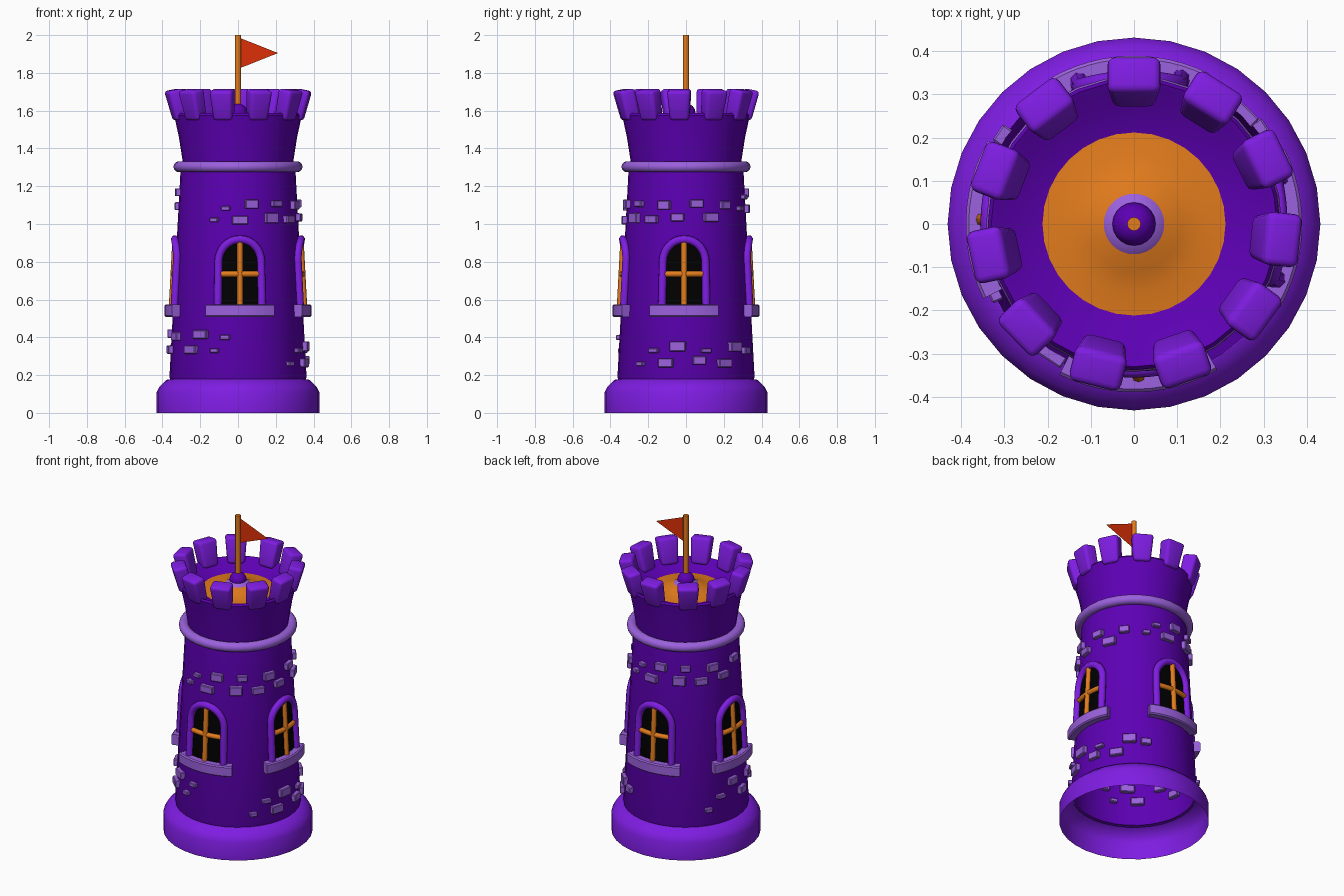
import bpy, bmesh
from math import sin, cos, pi, radians, sqrt
from mathutils import Vector, Matrix

cube = bpy.data.objects.get("Cube")
if cube:
    bpy.data.objects.remove(cube, do_unlink=True)


def material(name, rgb):
    m = bpy.data.materials.new(name)
    m.use_nodes = True
    m.diffuse_color = (*rgb, 1)
    m.node_tree.nodes["Principled BSDF"].inputs["Base Color"].default_value = (*rgb, 1)
    return m


DARK = material("deep purple", (0.11, 0, 0.46))
BRIGHT = material("bright purple", (0.21, 0.012, 0.76))
LAVENDER = material("lavender", (0.33, 0.12, 0.73))
ORANGE = material("orange wood", (0.76, 0.2, 0.012))
RED = material("flag red", (0.72, 0.03, 0.002))
BLACK = material("window black", (0, 0, 0))


def smooth(ob, angle=35):
    bpy.ops.object.select_all(action='DESELECT')
    ob.select_set(True)
    bpy.context.view_layer.objects.active = ob
    bpy.ops.object.shade_smooth_by_angle(angle=radians(angle))


def finish(name, bm, mat, angle=35):
    bmesh.ops.recalc_face_normals(bm, faces=bm.faces)
    me = bpy.data.meshes.new(name)
    bm.to_mesh(me)
    bm.free()
    me.materials.append(mat)
    ob = bpy.data.objects.new(name, me)
    bpy.context.collection.objects.link(ob)
    smooth(ob, angle)


def lathe(name, profile, mat, segs=32, closed=False):
    """Spin an (r, z) profile around the z axis."""
    bm = bmesh.new()
    vs = [bm.verts.new((r, 0, z)) for r, z in profile]
    pairs = list(zip(vs, vs[1:])) + ([(vs[-1], vs[0])] if closed else [])
    es = [bm.edges.new(p) for p in pairs]
    bmesh.ops.spin(bm, geom=vs + es, cent=(0, 0, 0), axis=(0, 0, 1),
                   angle=2 * pi, steps=segs, use_merge=True)
    bmesh.ops.remove_doubles(bm, verts=bm.verts, dist=0.0001)
    finish(name, bm, mat)


def wall(z):
    """Radius of the tapering tower wall."""
    return 0.363 - 0.053 * (z - 0.175)


def wrap(turn, s, z, d):
    """Point on the wall: s along the wall, d outward, turn 0 = front."""
    a, r = turn + s / 0.345, wall(z) + d
    return Vector((r * sin(a), -r * cos(a), z))


def tube(name, points, radius, mat):
    cu = bpy.data.curves.new(name, 'CURVE')
    cu.dimensions = '3D'
    cu.bevel_depth, cu.bevel_resolution, cu.use_fill_caps = radius, 2, True
    sp = cu.splines.new('POLY')
    sp.points.add(len(points) - 1)
    for p, co in zip(sp.points, points):
        p.co = (*co, 1)
    cu.materials.append(mat)
    ob = bpy.data.objects.new(name, cu)
    bpy.context.collection.objects.link(ob)
    bpy.ops.object.select_all(action='DESELECT')
    ob.select_set(True)
    bpy.context.view_layer.objects.active = ob
    bpy.ops.object.convert(target='MESH')
    smooth(bpy.context.view_layer.objects.active, 50)


def box(bm, matrix, shape, bevel, segs=1):
    """Bevelled box added to bm, reshaped before placing."""
    part = bmesh.new()
    bmesh.ops.create_cube(part, size=1)
    for v in part.verts:
        v.co = shape(v.co)
    bmesh.ops.bevel(part, geom=part.edges[:], offset=bevel, segments=segs,
                    profile=0.5, affect='EDGES')
    part.transform(matrix)
    tmp = bpy.data.meshes.new("tmp")
    part.to_mesh(tmp)
    part.free()
    bm.from_mesh(tmp)
    bpy.data.meshes.remove(tmp)


# Hollow base, tower wall and flared crown
lathe("base", [(0.431, 0), (0.431, 0.11), (0.415, 0.14), (0.378, 0.175), (0.35, 0.18)], BRIGHT)
lathe("tower_wall", [(0.357, 0.17), (0.363, 0.19), (wall(1.3), 1.3)], DARK)
lathe("crown", [(0.285, 1.29), (0.294, 1.34), (0.313, 1.46), (0.338, 1.575), (0.33, 1.587),
                (0.315, 1.58), (0.27, 1.55), (0.2, 1.53)], DARK)
lathe("crown_ring", [(0.312 + 0.03 * cos(i * pi / 7), 1.303 + 0.029 * sin(i * pi / 7))
                     for i in range(14)], LAVENDER, closed=True)

# Roof floor, collar, ball, pole and flag
lathe("roof_floor", [(0.215, 1.533), (0.16, 1.538), (0.11, 1.55), (0.06, 1.575), (0, 1.58)], ORANGE)
lathe("pole_collar", [(0.072, 1.555), (0.07, 1.57), (0.045, 1.59), (0, 1.595)], LAVENDER)
lathe("pole_ball", [(0.05 * sin(i * pi / 8), 1.59 - 0.048 * cos(i * pi / 8))
                    for i in range(9)], DARK, 20)
lathe("flag_pole", [(0.016, 1.6), (0.016, 2.0), (0, 2.0)], ORANGE, 12)
bm = bmesh.new()
bm.faces.new([bm.verts.new((x, 0, z)) for x, z in ((0.01, 1.985), (0.212, 1.905), (0.01, 1.825))])
finish("flag", bm, RED)


# Battlement blocks, leaning out and widening upward, unevenly spaced
def block_shape(co):
    up = co.z + 0.5
    half = 0.1 + 0.026 * up
    inner, outer = 0.268 + 0.038 * up, 0.345 + 0.045 * up
    z = 1.562 + 0.157 * up
    return Vector((co.x * half, outer, z - 0.016) if co.y > 0 else (co.x * half, inner, z))


for deg in (0, 32, 64, 96, 126, 161, 194, 226, 258, 291, 323):
    bm = bmesh.new()
    box(bm, Matrix.Rotation(radians(-deg), 4, 'Z'), block_shape, 0.018, 3)
    finish("battlement_block", bm, BRIGHT, 40)

# Four arched windows with frame, bars and sill, turned slightly in pairs
ARCH_Z, SILL_Z = 0.802, 0.56
for k in range(4):
    turn = k * pi / 2 + radians(1.7) * (-1) ** k
    bm = bmesh.new()
    cols = []
    for i in range(17):
        s = -0.112 * cos(i * pi / 16)
        top = ARCH_Z + sqrt(max(0, 0.112 ** 2 - s * s))
        cols.append([bm.verts.new(wrap(turn, s, z, 0.004)) for z in (SILL_Z, top)])
    for a, b in zip(cols, cols[1:]):
        bm.faces.new((a[0], b[0], b[1], a[1]))
    finish("window_pane", bm, BLACK)

    path = [(-0.117, SILL_Z), (-0.117, 0.68)]
    path += [(-0.117 * cos(i * pi / 16), ARCH_Z + 0.117 * sin(i * pi / 16)) for i in range(17)]
    path += [(0.117, 0.68), (0.117, SILL_Z)]
    tube("window_frame", [wrap(turn, s, z, 0.01) for s, z in path], 0.022, BRIGHT)
    tube("window_upright_bar", [wrap(turn, 0, z, 0.008) for z in (SILL_Z, 0.92)], 0.016, ORANGE)
    tube("window_cross_bar", [wrap(turn, 0.11 * i / 4, 0.735, 0.006) for i in range(-4, 5)],
         0.016, ORANGE)

    bm = bmesh.new()
    rings = []
    for i in range(-6, 7):
        a = turn + radians(28) * i / 6
        rings.append([bm.verts.new((r * sin(a), -r * cos(a), z)) for r, z in
                      ((0.33, 0.508), (0.382, 0.508), (0.389, 0.515), (0.389, 0.568),
                       (0.382, 0.575), (0.33, 0.575))])
    for a, b in zip(rings, rings[1:]):
        for i in range(6):
            j = (i + 1) % 6
            bm.faces.new((a[i], b[i], b[j], a[j]))
    bm.faces.new(rings[0])
    bm.faces.new(rings[-1])
    finish("window_sill", bm, LAVENDER, 30)

# Raised bricks: (degrees from front, height, width, tall)
UPPER = [(-22.5, 1.022, .045, .024), (-11.5, 1.083, .048, .024), (2, 1.02, .085, .045),
         (13, 1.105, .072, .048), (33, 1.032, .075, .055), (39.5, 1.108, .06, .035),
         (56, 1.025, .075, .042), (69, 1.1, .07, .048), (82, 1.035, .07, .042),
         (100, 1.108, .07, .042), (114, 1.035, .08, .048), (130, 1.1, .06, .042)]
LOWER = [(49, .26, .045, .025), (62, .33, .055, .025), (73, .265, .08, .048),
         (83, .352, .085, .052), (101, .278, .07, .045), (107, .33, .055, .024),
         (124, .263, .08, .045), (136, .35, .08, .052), (151, .33, .06, .038)]
LEFT = [(-96, .42, .07, .045), (-82, .335, .07, .045), (-66, .405, .07, .045),
        (-43.5, .335, .08, .045), (-33.5, .415, .085, .045),
        (-20, .33, .045, .024), (-11, .4, .052, .026)]
bm = bmesh.new()
for layout, shift, lift in ((UPPER, 0, 0), (UPPER[:10], 175, 0.06), (LOWER, 0, 0),
                            (LOWER[:2], 187, 0.02), (LEFT, 0, 0)):
    for deg, z, w, h in layout:
        place = (Matrix.Rotation(radians(deg + shift), 4, 'Z')
                 @ Matrix.Translation((0, -wall(z + lift), z + lift)))
        box(bm, place, lambda c: Vector((c.x * w, c.y * 0.045, c.z * h)), 0.004)
finish("wall_bricks", bm, LAVENDER, 30)
